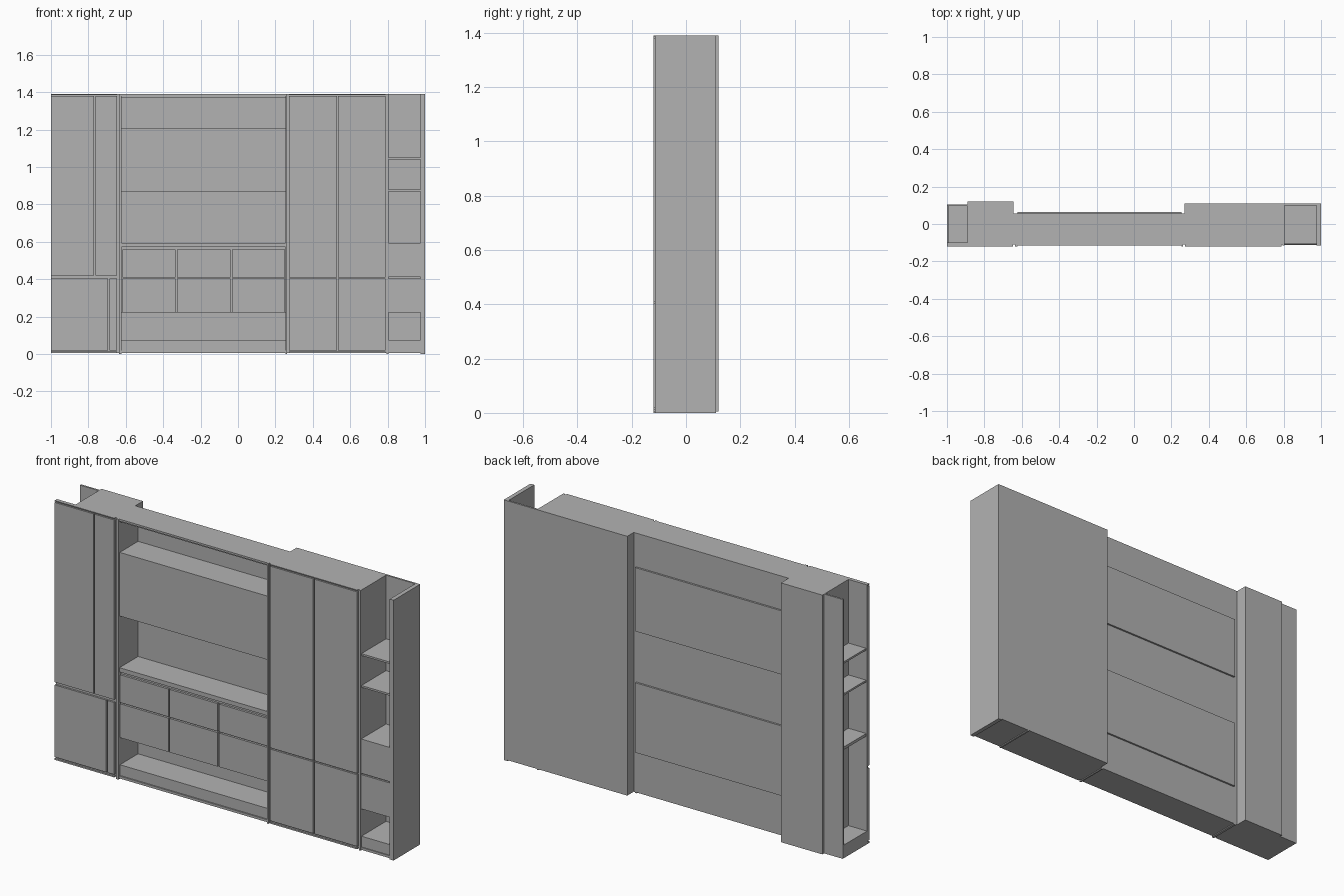
import bpy
import bmesh

cube = bpy.data.objects.get("Cube")
if cube:
    bpy.data.objects.remove(cube, do_unlink=True)

grey = bpy.data.materials.new("plain grey")
grey.use_nodes = True
colour = (0.448, 0.448, 0.448, 1)
grey.diffuse_color = colour
grey.node_tree.nodes["Principled BSDF"].inputs["Base Color"].default_value = colour


def box(name, x, y, z):
    """Flat-sided board between pairs of limits on each axis."""
    bm = bmesh.new()
    bmesh.ops.create_cube(bm, size=1)
    for v in bm.verts:
        v.co = [lim[1] if c > 0 else lim[0] for c, lim in zip(v.co, (x, y, z))]
    mesh = bpy.data.meshes.new(name)
    bm.to_mesh(mesh)
    bm.free()
    mesh.materials.append(grey)
    obj = bpy.data.objects.new(name, mesh)
    bpy.context.collection.objects.link(obj)
    return obj


TOP = 1.39
LOW = 0.005                 # underside of the carcasses
FRONT = -0.11               # carcass front
DOOR = (-0.12, FRONT)       # thickness of the door layer
FULL = (LOW, TOP)

# Closed carcasses either side of the middle unit
box("left_carcass", (-0.89, -0.645), (FRONT, 0.12), FULL)
box("right_carcass", (0.27, 0.795), (FRONT, 0.11), FULL)

# Doors, upper and lower
LOWER, UPPER = (0.02, 0.405), (0.42, 1.38)
for x in ((-1, -0.77), (-0.763, -0.648)):
    box("upper_left_door", x, DOOR, UPPER)
for x in ((-1, -0.695), (-0.688, -0.648)):
    box("lower_left_door", x, DOOR, LOWER)
for x in ((0.272, 0.528), (0.535, 0.788)):
    box("upper_right_door", x, DOOR, (0.41, 1.38))
    box("lower_right_door", x, DOOR, (0.02, 0.403))
for x in ((-1, -0.648), (0.272, 0.788)):
    box("top_rail", x, DOOR, (1.385, TOP))
    box("bottom_rail", x, DOOR, (LOW, 0.013))

# Side-facing shelf niche at the far end
END = (-1, -0.89)
box("end_niche_back", END, (0.095, 0.105), FULL)
box("end_niche_front", END, (FRONT, -0.1), FULL)
box("end_niche_base", END, (-0.1, 0.095), (LOW, 0.075))
SHELVES = ((1.04, 1.05), (0.87, 0.88), (0.58, 0.595))
for z in SHELVES:
    box("end_niche_shelf", (-0.995, -0.89), (-0.1, 0.095), z)

# Middle unit frame
MID = (-0.622, 0.255)
box("middle_left_post", (-0.636, MID[0]), (-0.12, 0.055), (0, TOP))
box("middle_right_post", (MID[1], 0.263), (-0.12, 0.055), (0, TOP))
for x in ((-0.645, -0.636), (0.263, 0.27)):
    box("post_filler", x, (FRONT, 0.055), FULL)
box("middle_back", MID, (0.045, 0.055), FULL)
box("middle_top", MID, (-0.108, 0.055), (1.372, TOP))
box("middle_top_lip", MID, (-0.115, -0.108), (1.38, TOP))
box("middle_base", MID, (-0.108, 0.055), (LOW, 0.075))
box("middle_base_lip", MID, (-0.115, -0.108), (LOW, 0.018))

# Middle cupboards, running through the back panel
box("upper_cupboard", MID, (-0.11, 0.065), (0.87, 1.21))
box("lower_cupboard", MID, (-0.1, 0.065), (0.222, 0.595))
box("counter", MID, (-0.112, -0.1), (0.572, 0.595))

# Drawer fronts, three across and two high
pitch = (MID[1] - MID[0]) / 3
for i in range(3):
    x0 = MID[0] + i * pitch
    for z in ((0.222, 0.403), (0.41, 0.558)):
        box("drawer_front", (x0 + 0.004, x0 + pitch - 0.004), (-0.112, -0.1), z)

# Open shelf tower with outer side panel
BAY = (0.805, 0.977)
box("tower_inner_post", (0.795, BAY[0]), (-0.115, 0.11), (0, TOP))
box("tower_side_panel", (BAY[1], 1), (-0.115, 0.11), (0, TOP))
box("tower_back", BAY, (0.1, 0.11), FULL)
for z in SHELVES[:2]:
    box("tower_shelf", BAY, (-0.108, 0.1), z)
box("tower_drawer_case", BAY, (-0.1, 0.1), (0.222, 0.595))
for z in ((0.222, 0.405), (0.412, 0.595)):
    box("tower_drawer_front", BAY, (-0.11, -0.1), z)
box("tower_base", BAY, (-0.108, 0.1), (LOW, 0.075))
box("tower_base_lip", BAY, (-0.113, -0.108), (LOW, 0.018))
